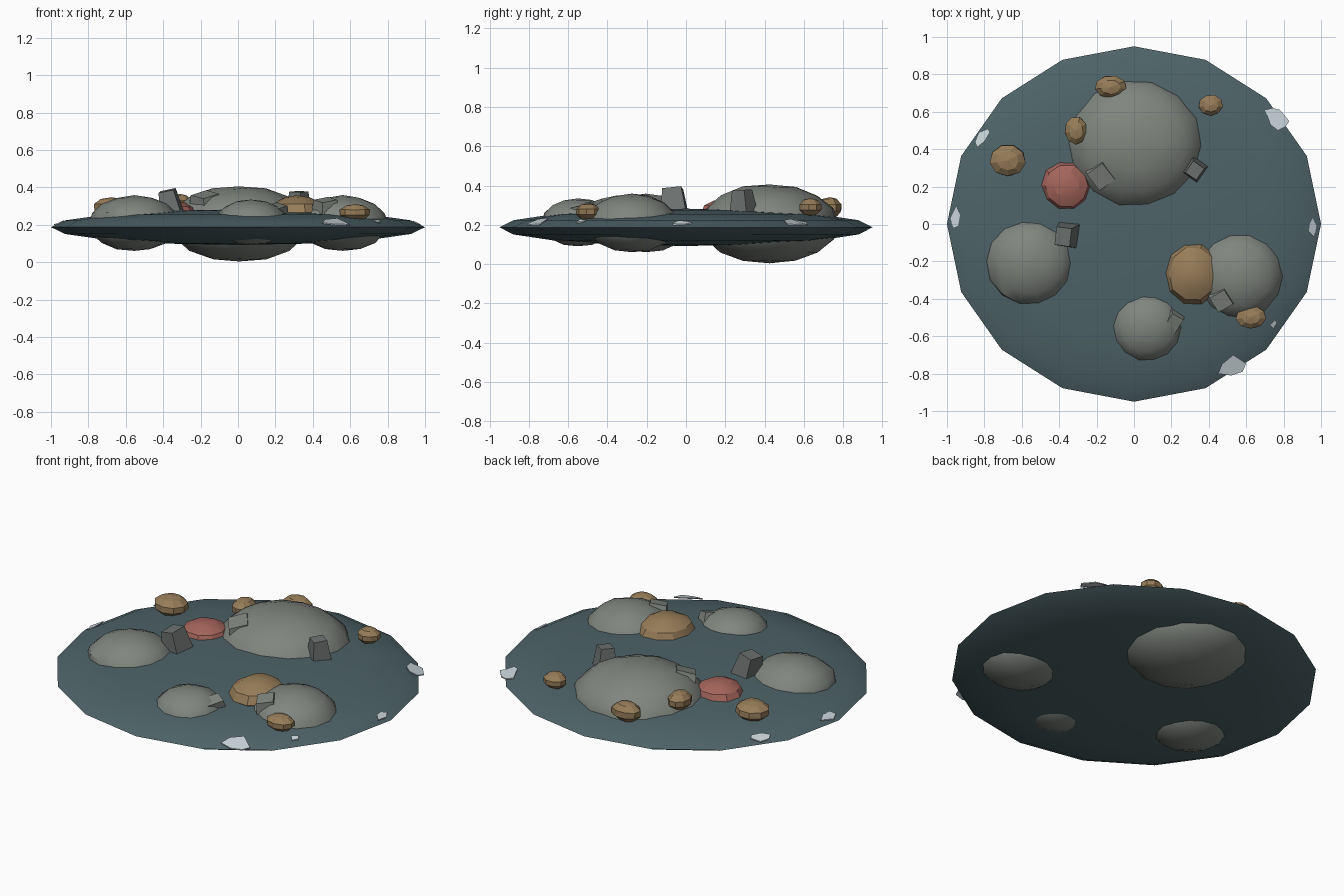
import bpy, bmesh, math, random
from mathutils import Vector, Matrix, Euler

if "Cube" in bpy.data.objects:
    bpy.data.objects.remove(bpy.data.objects["Cube"])

random.seed(4)


def material(name, rgb):
    m = bpy.data.materials.new(name)
    m.diffuse_color = (*rgb, 1)
    m.use_nodes = True
    m.node_tree.nodes["Principled BSDF"].inputs["Base Color"].default_value = m.diffuse_color
    return m


WATER = material("deep_teal", (0.075, 0.125, 0.137))
ROCK = material("stone_grey", (0.215, 0.235, 0.21))
BLOCK = material("dark_stone", (0.15, 0.165, 0.16))
OCHRE = material("ochre", (0.31, 0.205, 0.10))
RED = material("coral_red", (0.37, 0.13, 0.105))
FOAM = material("pale_foam", (0.58, 0.66, 0.69))


def finish(bm, name, mat, smooth=None):
    bmesh.ops.recalc_face_normals(bm, faces=bm.faces)
    me = bpy.data.meshes.new(name)
    bm.to_mesh(me)
    bm.free()
    me.materials.append(mat)
    ob = bpy.data.objects.new(name, me)
    bpy.context.collection.objects.link(ob)
    if smooth:
        bpy.ops.object.select_all(action='DESELECT')
        ob.select_set(True)
        bpy.context.view_layer.objects.active = ob
        bpy.ops.object.shade_smooth_by_angle(angle=math.radians(smooth))
    return ob


def lump(name, mat, centre, size, segs, rings, rough=0.0, smooth=None, turn=0.0):
    """Squashed sphere with a slightly uneven surface."""
    bm = bmesh.new()
    bmesh.ops.create_uvsphere(bm, u_segments=segs, v_segments=rings, radius=1)
    for v in bm.verts:
        v.co *= 1 + random.uniform(-rough, rough)
    bmesh.ops.rotate(bm, verts=bm.verts, matrix=Matrix.Rotation(turn, 3, 'Z'))
    for v in bm.verts:
        v.co = Vector(a * s + c for a, s, c in zip(v.co, size, centre))
    return finish(bm, name, mat, smooth)


def block(name, mat, centre, size, taper, rot):
    """Tapered, tilted stone block."""
    bm = bmesh.new()
    bmesh.ops.create_cube(bm, size=1)
    for v in bm.verts:
        k = taper if v.co.z > 0 else 1
        v.co = Vector((v.co.x * size[0] * k, v.co.y * size[1] * k, v.co.z * size[2]))
    mat4 = Matrix.Translation(centre) @ Euler([math.radians(r) for r in rot]).to_matrix().to_4x4()
    bmesh.ops.transform(bm, matrix=mat4, verts=bm.verts)
    return finish(bm, name, mat)


# Base disc
lump("base_disc", WATER, (0, 0, 0.187), (1, 0.95, 0.095), 16, 8, smooth=40)

# Large boulders poking through both sides of the disc
for name, c, s in [
    ("boulder_back", (0.005, 0.425, 0.205), (0.375, 0.357, 0.203)),
    ("boulder_left", (-0.555, -0.205, 0.208), (0.242, 0.237, 0.148)),
    ("boulder_right", (0.56, -0.275, 0.208), (0.242, 0.237, 0.148)),
    ("boulder_front", (0.07, -0.55, 0.212), (0.195, 0.19, 0.122)),
]:
    lump(name, ROCK, c, s, 14, 8, 0.018, 35, 0.2)

# Chips on the boulders
block("chip_front", ROCK, (0.205, -0.52, 0.255), (0.1, 0.13, 0.1), 0.7, (10, 15, -30))
block("chip_back", ROCK, (-0.17, 0.27, 0.30), (0.15, 0.16, 0.13), 0.7, (10, -15, 35))
block("chip_right", ROCK, (0.47, -0.40, 0.28), (0.13, 0.13, 0.11), 0.7, (10, -10, 30))

# Upright stone blocks
block("block_left", BLOCK, (-0.363, -0.062, 0.31), (0.115, 0.135, 0.15), 0.72, (6, -12, -8))
block("block_back", BLOCK, (0.325, 0.29, 0.31), (0.105, 0.11, 0.135), 0.68, (3, 2, -35))

# Domed ochre and red growths
lump("ochre_dome", OCHRE, (0.315, -0.265, 0.265), (0.15, 0.168, 0.092), 10, 6, 0.03, 28, 0.3)
lump("red_dome", RED, (-0.36, 0.205, 0.262), (0.135, 0.133, 0.07), 10, 6, 0.03, 22, 0.3)

# Small ochre barrel growths
for i, (c, s) in enumerate([
    ((-0.675, 0.34, 0.293), (0.1, 0.09, 0.054)),
    ((-0.125, 0.732, 0.287), (0.09, 0.064, 0.055)),
    ((-0.31, 0.50, 0.315), (0.064, 0.079, 0.05)),
    ((0.41, 0.635, 0.29), (0.068, 0.06, 0.045)),
    ((0.625, -0.497, 0.266), (0.085, 0.064, 0.045)),
]):
    lump(f"ochre_barrel_{i}", OCHRE, c, s, 9, 5, 0.03, None, 0.35)

# Thin foam flecks near the rim, laid on the sloping edge
flecks = [
    [(0.70, 0.61), (0.74, 0.62), (0.78, 0.61), (0.83, 0.55), (0.81, 0.52), (0.77, 0.50), (0.73, 0.53)],
    [(-0.85, 0.44), (-0.83, 0.49), (-0.78, 0.51), (-0.77, 0.49), (-0.80, 0.44), (-0.84, 0.41)],
    [(-0.985, 0.03), (-0.95, 0.10), (-0.93, 0.05), (-0.94, -0.01), (-0.965, -0.02)],
    [(0.955, 0.03), (0.975, -0.01), (0.965, -0.07), (0.935, -0.04), (0.94, 0.0)],
    [(0.725, -0.54), (0.755, -0.51), (0.765, -0.53), (0.745, -0.56)],
    [(0.45, -0.80), (0.47, -0.75), (0.53, -0.70), (0.60, -0.745), (0.58, -0.79), (0.52, -0.81)],
]
for i, pts in enumerate(flecks):
    bm = bmesh.new()
    top = []
    for x, y in pts:
        rho = math.hypot(x, y / 0.95)
        z = min(max(0.187 + 0.48 * (1 - rho) + 0.004, 0.203), 0.236)
        top.append(bm.verts.new((x, y, z)))
    low = [bm.verts.new(v.co - Vector((0, 0, 0.006))) for v in top]
    bm.faces.new(top)
    bm.faces.new(low[::-1])
    for a in range(len(top)):
        b = (a + 1) % len(top)
        bm.faces.new((top[a], low[a], low[b], top[b]))
    finish(bm, f"foam_fleck_{i}", FOAM)
